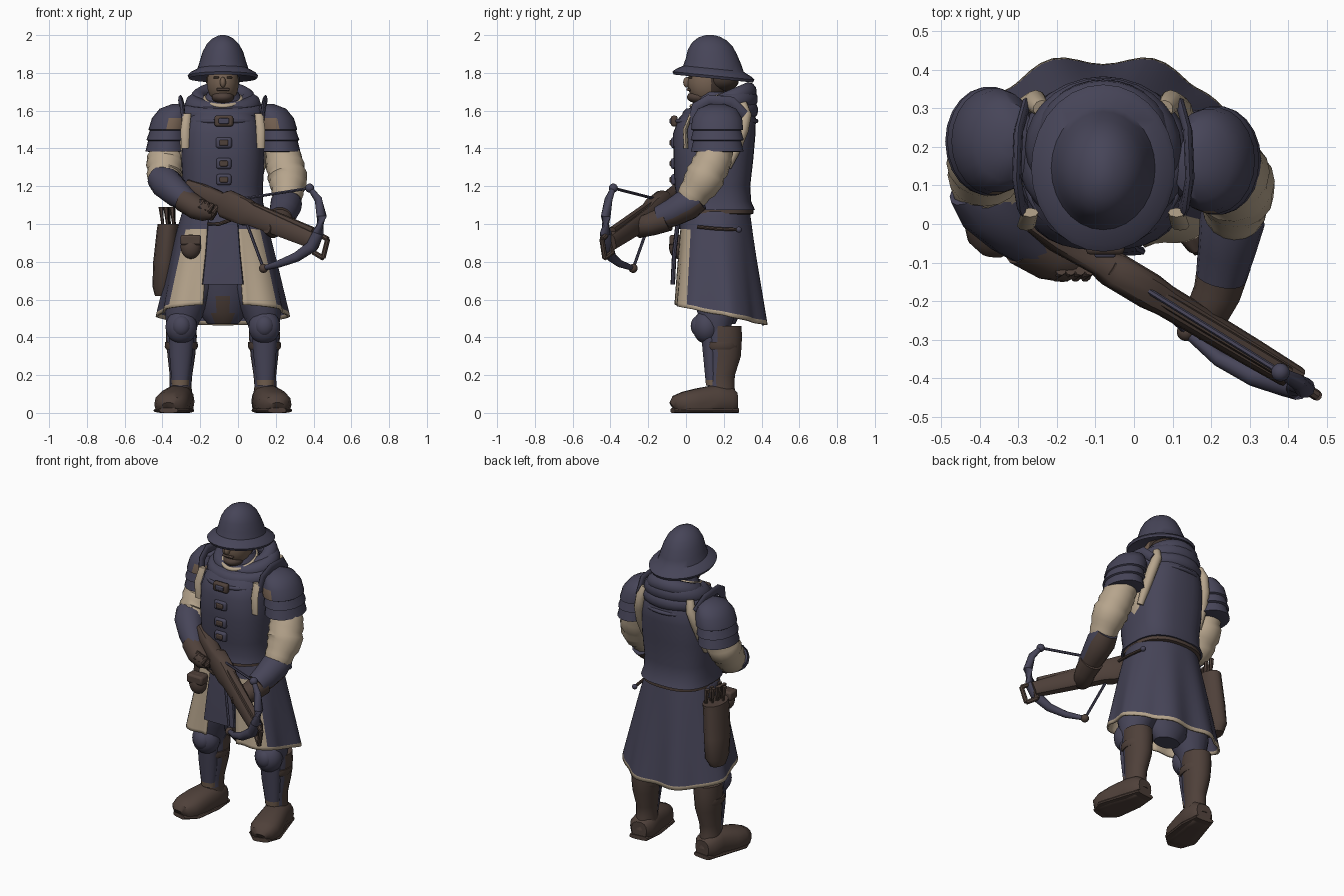
import bpy, bmesh, math, random
from mathutils import Vector

random.seed(4)
cube = bpy.data.objects.get("Cube")
if cube:
    bpy.data.objects.remove(cube)

def material(name, rgb):
    m = bpy.data.materials.new(name)
    m.use_nodes = True
    m.diffuse_color = (*rgb, 1)
    node = next(n for n in m.node_tree.nodes if n.type == 'BSDF_PRINCIPLED')
    node.inputs['Base Color'].default_value = (*rgb, 1)
    return m

BLUE = material("slate blue cloth", (.062, .059, .098))
BROWN = material("brown leather", (.078, .052, .042))
CREAM = material("cream linen", (.47, .375, .265))
SKIN = material("tan skin", (.17, .115, .08))
DARK = material("dark hair", (.05, .034, .027))
CX = -.08  # middle of the body

def finish(obj, name, mats, rule=None):
    obj.name = obj.data.name = name
    for m in mats if isinstance(mats, tuple) else (mats,):
        obj.data.materials.append(m)
    if rule:
        for f in obj.data.polygons:
            f.material_index = rule(f.center, f.normal)
    bpy.ops.object.select_all(action='DESELECT')
    obj.select_set(True)
    bpy.context.view_layer.objects.active = obj
    bpy.ops.object.shade_smooth_by_angle(angle=math.radians(40))
    return obj

def from_bmesh(bm, name, mats, rule=None):
    bmesh.ops.recalc_face_normals(bm, faces=bm.faces[:])
    me = bpy.data.meshes.new(name)
    bm.to_mesh(me)
    bm.free()
    obj = bpy.data.objects.new(name, me)
    bpy.context.collection.objects.link(obj)
    return finish(obj, name, mats, rule)

def tube(name, path, mats, ref=(0, 0, 1), n=14, flat=False, power=1.0, rule=None, floor=False, lean=0):
    """Sweep an ellipse along (x, y, z, width[, height]) sections; flat keeps the rings level."""
    bm, rings = bmesh.new(), []
    pts = [Vector(p[:3]) for p in path]
    for i, p in enumerate(path):
        t = (pts[min(i + 1, len(pts) - 1)] - pts[max(i - 1, 0)]).normalized()
        side = Vector((1, 0, 0)) if flat else t.cross(Vector(ref)).normalized()
        up = Vector((0, 1, lean)) if flat else side.cross(t).normalized()
        ring = []
        for k in range(n):
            a = math.tau * k / n
            c, s = (math.copysign(abs(v) ** power, v) for v in (math.cos(a), math.sin(a)))
            co = pts[i] + side * c * p[3] + up * s * p[-1]
            if floor:
                co.z = max(co.z, 0)
            ring.append(bm.verts.new(co))
        rings.append(ring)
    for a, b in zip(rings, rings[1:]):
        for k in range(n):
            bm.faces.new((a[k], a[(k + 1) % n], b[(k + 1) % n], b[k]))
    bm.faces.new(rings[0])
    bm.faces.new(rings[-1])
    return from_bmesh(bm, name, mats, rule)

def stack(name, rows, mats, n=24, **kw):
    """Level rings given as (z, centre y, half width, half depth) on the body axis."""
    return tube(name, [(CX, y, z, rx, ry) for z, y, rx, ry in rows], mats, n=n, flat=True, **kw)

def ball(name, loc, size, mats, rule=None):
    bpy.ops.mesh.primitive_uv_sphere_add(segments=18, ring_count=12, location=loc)
    bpy.context.object.scale = size
    return finish(bpy.context.object, name, mats, rule)

def box(name, loc, size, mats, bevel=.012):
    bpy.ops.mesh.primitive_cube_add(size=1, location=loc)
    o = bpy.context.object
    o.scale = size
    bpy.ops.object.transform_apply(location=False, rotation=False, scale=True)
    mod = o.modifiers.new("soft edges", 'BEVEL')
    mod.width, mod.segments = bevel, 2
    return finish(o, name, mats)

def roll(name, loc, radius, thick, scale, mats, tilt):
    bpy.ops.mesh.primitive_torus_add(location=loc, rotation=(tilt, 0, 0), major_radius=radius,
                                     minor_radius=thick, major_segments=28, minor_segments=10)
    bpy.context.object.scale = scale
    return finish(bpy.context.object, name, mats)

# Helmet with sloping brim, raised at the front
stack("helmet", [(1.82, .145, .11, .13), (1.77, .145, .18, .21), (1.785, .145, .187, .217), (1.8, .145, .175, .2),
                 (1.822, .145, .135, .16), (1.86, .145, .123, .147), (1.91, .14, .108, .13), (1.95, .14, .087, .108),
                 (1.98, .14, .058, .075), (1.995, .14, .028, .04), (2.0, .14, .01, .015)], BLUE, n=28, lean=-.1)
# Head
ball("head", (CX, .115, 1.745), (.085, .108, .115), (SKIN, DARK), rule=lambda c, n: int(c.y > .25))
ball("beard", (CX, .075, 1.672), (.06, .07, .036), BROWN)
ball("hair", (CX, .19, 1.76), (.092, .09, .06), DARK)
ball("nose", (CX, .005, 1.75), (.016, .02, .028), SKIN)
box("moustache", (CX, .018, 1.712), (.07, .03, .014), BROWN, bevel=.005)
for s, side in ((-1, "right"), (1, "left")):
    box(side + "_eye", (CX + s * .035, .024, 1.775), (.03, .02, .012), DARK, bevel=.004)
# Collar and gathered hood
roll("collar", (CX, .13, 1.66), .095, .012, (1, 1.1, 1), CREAM, .35)
stack("neck", [(1.58, .18, .15, .15), (1.7, .15, .08, .08)], BLUE)
for i, (z, r, w, y) in enumerate(((1.585, .17, .045, .18), (1.63, .145, .05, .2), (1.66, .125, .042, .225))):
    roll(f"hood_fold_{i}", (CX, y, z), r, w, (1.04, .95, 1.1), BLUE, .12 + .14 * i)

# Torso
stack("undershirt", [(1.2, .16, .2, .15), (1.36, .17, .24, .15), (1.5, .18, .25, .15),
                     (1.6, .19, .2, .12), (1.63, .19, .12, .1)], CREAM)
stack("cuirass", [(1.075, .155, .222, .21), (1.12, .15, .212, .195), (1.2, .14, .212, .2), (1.35, .145, .222, .212),
                  (1.48, .15, .215, .218), (1.56, .165, .195, .205), (1.62, .185, .15, .16),
                  (1.645, .19, .1, .1)], BLUE, n=32, power=.75)
stack("belt", [(1.05, .155, .2, .185), (1.055, .155, .214, .202), (1.075, .155, .214, .202), (1.08, .155, .2, .185)],
      BROWN, n=32, power=.8)
roll("chest_trim", (CX, .16, 1.545), .205, .012, (1, 1.03, 1), BLUE, 0)
for i, (z, w) in enumerate(((1.545, .1), (1.43, .085), (1.32, .08), (1.235, .08))):
    box(f"chest_strap_{i}", (CX + .005, -.062, z), (w, .035, .058), BLUE if i else BROWN)
    box(f"chest_buckle_{i}", (CX + .005, -.077, z), (w * .55, .02, .03), BROWN if i else BLUE, bevel=.006)

# Coat skirt: open at the front, wavy towards the hem, cream front panels and hem
bm, cols, rows, grid = bmesh.new(), 72, 14, []
for j in range(rows + 1):
    t = 1 if j == rows else j / (rows - 1) * .965
    ring = []
    for i in range(cols):
        a = math.tau * i / cols
        front = math.cos(a) < 0
        sx, sy = (math.copysign(abs(v) ** (.85 if front else .93), v) for v in (math.sin(a), math.cos(a)))
        wave = 1 - .06 * t * math.cos(9 * a)
        hem = .52 - .055 * math.cos(a)
        ring.append(bm.verts.new((CX + (.205 + .14 * t ** .85) * sx * (1 - .05 * t * math.cos(7 * a)),
                                  .155 + .03 * t + (.18 + (.085 if front else .065) * t) * sy * wave,
                                  1.09 + (hem - 1.09) * t)))
    grid.append(ring)
for j in range(rows):
    for i in range(cols):
        k = (i + 1) % cols
        turn = abs((i + .5) / cols - .5) * math.tau
        z = grid[j][i].co.z
        if turn > .28 or z > 1:
            f = bm.faces.new((grid[j][i], grid[j][k], grid[j + 1][k], grid[j + 1][i]))
            f.material_index = int(turn < .85 and z < .98 or j == rows - 1)
coat = from_bmesh(bm, "coat_skirt", (BLUE, CREAM))
coat.modifiers.new("cloth thickness", 'SOLIDIFY').thickness = .012
tube("front_flap", [(CX, -.035, 1.08, .075, .012), (CX, -.062, .85, .092, .012),
                    (CX, -.07, .68, .11, .012)], BLUE, flat=True, power=.4)
stack("breeches", [(.47, .2, .08, .06), (.53, .19, .13, .1), (.62, .18, .15, .11), (.72, .17, .2, .13), (.9, .16, .19, .14),
                   (1.05, .15, .18, .14)], (BLUE, BROWN),
      rule=lambda c, n: int(abs(c.x - CX) < .045 and c.z < .62 and n.y < -.3))

# Legs, boots and shoulders, mirrored about the body axis
for s, side in ((-1, "right"), (1, "left")):
    def m(dx, *rest):
        return (CX + s * dx, *rest)
    tube(side + "_thigh", [m(.11, .17, .85, .12), m(.15, .17, .68, .13), m(.195, .165, .56, .115),
                           m(.215, .16, .47, .085), m(.22, .16, .4, .065)], BLUE, flat=True)
    tube(side + "_boot_leg", [m(.225, .19, .06, .07, .085), m(.225, .185, .14, .058, .072), m(.222, .185, .2, .06, .075),
                              m(.22, .2, .3, .073, .092), m(.22, .2, .4, .082, .098), m(.22, .2, .46, .08, .095)],
         (BROWN, BLUE), flat=True, n=18, rule=lambda c, n: int(n.y < -.35 and c.z > .13))
    tube(side + "_greave", [m(.225, .14, .145, .045, .035), m(.225, .138, .175, .047, .036), m(.222, .13, .3, .06, .04),
                            m(.22, .125, .4, .065, .045)], (BLUE, SKIN), flat=True, rule=lambda c, n: int(c.z < .17))
    tube(side + "_garter", [m(.22, .19, .335, .08, .095), m(.22, .19, .35, .088, .1), m(.22, .19, .375, .086, .098)],
         (BROWN, BLUE), flat=True, rule=lambda c, n: int(n.y < -.8))
    ball(side + "_knee_guard", m(.22, .11, .455), (.085, .075, .09), BLUE)
    ball(side + "_knee_boss", m(.22, .065, .46), (.05, .04, .055), BLUE)
    tube(side + "_foot", [m(.222, .27, .06, .05, .05), m(.225, .24, .06, .075, .075), m(.235, .16, .065, .078, .085),
                          m(.26, .06, .05, .09, .08), m(.275, -.01, .045, .09, .068), m(.285, -.055, .04, .068, .052),
                          m(.287, -.07, .03, .035, .03)], BROWN, floor=True, power=.8)
    tube(side + "_sole", [m(.223, .275, .013, .06, .013), m(.235, .16, .013, .085, .013),
                          m(.27, .0, .013, .1, .013), m(.287, -.07, .013, .05, .013)], BROWN, power=.6)
    lames = [(1.635, .03, .24), (1.61, .08, .255), (1.56, .104, .272), (1.5, .109, .285), (1.495, .1, .287),
             (1.445, .111, .294), (1.44, .1, .296), (1.385, .11, .3), (1.38, .085, .3)]
    tube(side + "_pauldron", [m(dx, .19 - .025 * s, z, r, r * 1.28) for z, r, dx in lames], (BLUE, SKIN), flat=True, n=22,
         rule=lambda c, n: int(n.y < -.7 and 1.5 < c.z < 1.56 and abs(c.x - CX) < .285))
    tube(side + "_shoulder_flange", [m(.205, .04, 1.53, .03, .012), m(.215, .06, 1.62, .032, .012),
                                     m(.225, .12, 1.655, .03, .012), m(.22, .24, 1.645, .03, .012),
                                     m(.2, .31, 1.58, .025, .012)], BLUE, ref=(1, 0, 0), n=8)
    tube(side + "_front_trim", [m(.2, .0, 1.4, .022, .012), m(.2, -.005, 1.5, .024, .012),
                                m(.19, .03, 1.585, .022, .012)], CREAM, flat=True, n=8)
    tube(side + "_back_trim", [m(.218, .22, 1.3, .02), m(.212, .265, 1.4, .028), m(.198, .3, 1.5, .032),
                               m(.175, .318, 1.58, .03), m(.16, .3, 1.64, .022)], CREAM, ref=(1, 0, 0), n=10)

# Puffed sleeves with folds along the path
def sleeve(name, path):
    folds = []
    for a, b in zip(path, path[1:]):
        for k in range(4):
            p = [u + (v - u) * k / 4 for u, v in zip(a, b)]
            p[3] *= 1.01 + .07 * (k % 2) - random.uniform(0, .05)
            folds.append(p)
    tube(name, folds + [path[-1]], CREAM, ref=(1, 0, 0), n=16)

sleeve("right_sleeve", [(-.375, .2, 1.42, .08), (-.385, .17, 1.33, .097), (-.39, .11, 1.24, .09), (-.36, .05, 1.2, .07)])
sleeve("left_sleeve", [(.22, .17, 1.42, .08), (.245, .14, 1.33, .1), (.265, .09, 1.23, .1), (.26, .02, 1.13, .075)])
# Forearms and gloves, leather on the underside of the left
tube("right_forearm", [(-.42, .1, 1.25, .07), (-.38, .05, 1.215, .085), (-.32, -.01, 1.16, .075), (-.25, -.07, 1.11, .055)], BLUE)
tube("left_forearm", [(.265, .07, 1.14, .07), (.255, .01, 1.105, .085), (.24, -.07, 1.06, .075), (.225, -.14, 1.03, .065)],
     (BLUE, BROWN), rule=lambda c, n: int(n.z < -.3))
tube("left_glove", [(.235, -.1, 1.03, .07), (.215, -.18, 1.0, .062), (.18, -.25, .98, .055), (.15, -.28, .98, .03)], BROWN)
tube("right_glove", [(-.29, -.045, 1.13, .064), (-.22, -.085, 1.085, .062), (-.17, -.1, 1.065, .053), (-.13, -.11, 1.05, .025)], BROWN)
for i in range(4):
    tube(f"right_finger_{i}", [(-.22 + .025 * i, -.1, 1.06 - .01 * i, .016), (-.2 + .025 * i, -.135, 1.09 - .01 * i, .016),
                               (-.19 + .025 * i, -.12, 1.125 - .01 * i, .014)], BROWN, n=8)

# Crossbow: everything follows the line of its stock
def on_stock(x, lift=0):
    return (x, -.15 - .6 * x, 1.08 - .42 * x + lift)

tube("crossbow_stock", [(*on_stock(x), w, h) for x, w, h in
                        ((-.27, .032, .045), (-.2, .042, .055), (-.09, .038, .05), (-.06, .048, .078), (.04, .048, .074),
                         (.08, .042, .06), (.3, .038, .05), (.42, .034, .044))], BROWN, n=12, power=.6)
tube("bolt_rail", [(*on_stock(x, .055), .02, .016) for x in (-.06, .4)], BROWN, n=8, power=.6)
tube("trigger", [(*on_stock(-.02, -.06), .01), (-.1, -.1, 1.0, .01), (-.16, -.07, 1.0, .008)], BROWN, n=8)
bow = [(.38, -.385, 1.19, .013), (.425, -.41, 1.13, .021), (.443, -.425, 1.04, .027), (.425, -.425, .95, .032),
       (.39, -.415, .88, .032), (.31, -.395, .825, .026), (.22, -.35, .79, .02), (.135, -.28, .765, .013)]
tube("bow_limbs", bow, BLUE, n=10)
for i, end in enumerate((bow[0], bow[-1])):
    ball(f"limb_tip_{i}", end[:3], (.024, .024, .024), BROWN if i else BLUE)
    tube(f"bow_string_{i}", [(*end[:3], .008), (*on_stock(0, .05), .008)], BLUE, n=6)
loop = [(.40, -.39, .85), (.45, -.43, .82), (.475, -.445, .92), (.42, -.41, .95)]
for i, p in enumerate(loop):
    tube(f"stirrup_bar_{i}", [(*p, .014), (*loop[(i + 1) % 4], .014)], BROWN, n=8)

# Quiver, arrows, pouch and side rod
tube("quiver", [(-.365, .225, 1.0, .06, .1), (-.37, .225, .97, .06, .1), (-.385, .235, .8, .064, .1),
                (-.395, .25, .67, .058, .09), (-.4, .25, .62, .04, .06)], BROWN, flat=True)
for i in range(11):
    x, y = -.365 + random.uniform(-.04, .04), .225 + random.uniform(-.08, .08)
    tube(f"arrow_{i}", [(x, y, .95, .006), (x - .01, y, 1.03, .009), (x - .015, y, 1.09, .014)], BROWN, flat=True, n=6)
ball("belt_pouch", (-.25, -.045, .88), (.055, .045, .065), BROWN)
box("pouch_flap", (-.25, -.05, .915), (.11, .075, .055), BROWN)
tube("side_rod", [(.165, .06, .985, .009), (.175, .16, .975, .009), (.165, .28, .97, .009)], BROWN, n=8)
ball("rod_knob", (.165, .28, .97), (.016, .016, .016), BLUE)
